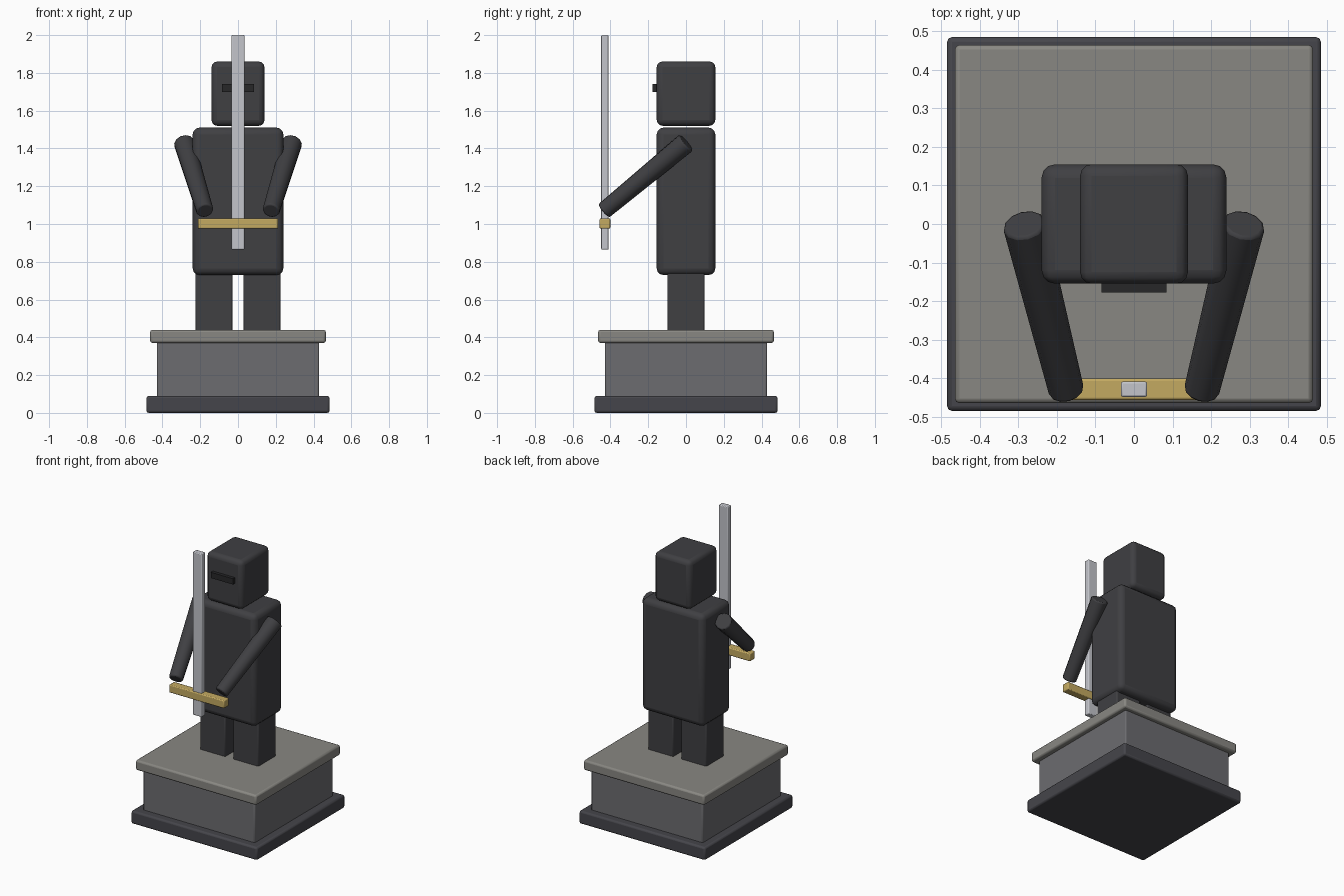
import bpy
from mathutils import Vector

if "Cube" in bpy.data.objects:
    bpy.data.objects.remove(bpy.data.objects["Cube"])


def mat(name, rgb):
    m = bpy.data.materials.new(name)
    m.diffuse_color = (*rgb, 1)
    m.use_nodes = True
    m.node_tree.nodes["Principled BSDF"].inputs["Base Color"].default_value = m.diffuse_color
    return m


ARMOUR = mat("dark_armour", (0.05, 0.05, 0.055))
SLIT = mat("slit_black", (0.02, 0.02, 0.022))
STONE = mat("stone", (0.15, 0.15, 0.16))
DARK_STONE = mat("dark_stone", (0.06, 0.06, 0.07))
CAP = mat("cap_stone", (0.25, 0.245, 0.225))
STEEL = mat("steel", (0.55, 0.56, 0.6))
GOLD = mat("gold", (0.55, 0.4, 0.12))


def finish(o, name, material, bevel, segments):
    o.name = name
    o.data.materials.append(material)
    bpy.ops.object.shade_smooth_by_angle()
    if bevel:
        b = o.modifiers.new("bevel", "BEVEL")
        b.width, b.segments = bevel, segments
        b.limit_method = "ANGLE"
        b.angle_limit = 0.8
    return o


def box(name, lo, hi, material, bevel=0.01, segments=2):
    lo, hi = Vector(lo), Vector(hi)
    bpy.ops.mesh.primitive_cube_add(size=1, location=(lo + hi) / 2)
    o = bpy.context.object
    o.scale = hi - lo
    bpy.ops.object.transform_apply(location=False, rotation=False, scale=True)
    return finish(o, name, material, bevel, segments)


def limb(name, a, b, r1, r2, material):
    a, b = Vector(a), Vector(b)
    bpy.ops.mesh.primitive_cone_add(vertices=12, radius1=r1, radius2=r2,
                                    depth=(b - a).length, location=(a + b) / 2)
    o = bpy.context.object
    o.rotation_euler = (b - a).to_track_quat("Z", "Y").to_euler()
    return finish(o, name, material, 0.008, 2)


# Plinth
box("plinth_base", (-.485, -.485, 0), (.485, .485, .09), DARK_STONE, .012)
box("plinth_block", (-.43, -.43, .08), (.43, .43, .38), STONE, .008)
box("plinth_cap", (-.465, -.465, .37), (.465, .465, .44), CAP, .012)

# Body
box("torso", (-.24, -.155, .73), (.24, .155, 1.51), ARMOUR, .035, 3)
box("helmet", (-.14, -.155, 1.52), (.14, .155, 1.86), ARMOUR, .03, 3)
box("visor_slit", (-.085, -.178, 1.70), (.085, -.14, 1.74), SLIT, 0)

# Legs and arms, one per side
for side, s in (("left", -1), ("right", 1)):
    xs = sorted((s * .03, s * .225))
    box(side + "_leg", (xs[0], -.098, .43), (xs[1], .098, .76), ARMOUR, .008)
    limb(side + "_arm", (s * .285, 0, 1.43), (s * .175, -.435, 1.07),
         .056, .046, ARMOUR)

# Sword
box("blade", (-.034, -.449, .865), (.034, -.409, 2.0), STEEL, .005)
box("crossguard", (-.212, -.457, .975), (.212, -.401, 1.03), GOLD, .006)
